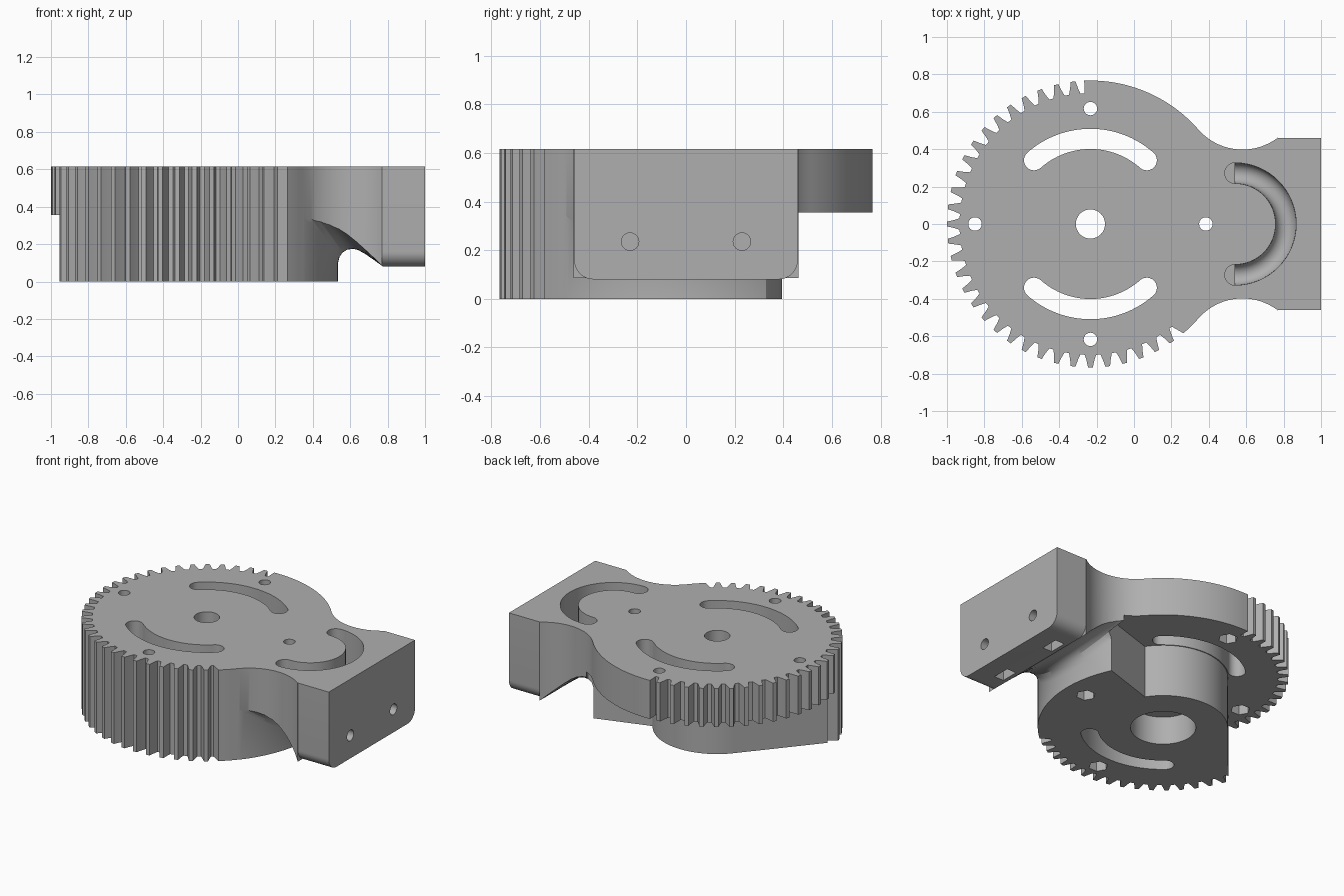
import bpy, bmesh, math
from math import sin, cos, radians, sqrt

if "Cube" in bpy.data.objects:
    bpy.data.objects.remove(bpy.data.objects["Cube"])

HX, R, ROOT, TOP = -0.233, 0.767, 0.70, 0.615   # gear centre x, tip radius, root radius, height

mat = bpy.data.materials.new("plain grey")
mat.diffuse_color = (0.43, 0.43, 0.43, 1)
mat.use_nodes = True
mat.node_tree.nodes["Principled BSDF"].inputs["Base Color"].default_value = mat.diffuse_color


def arc(cx, cy, r, a0, a1, n):
    return [(cx + r * cos(radians(a0 + (a1 - a0) * i / n)),
             cy + r * sin(radians(a0 + (a1 - a0) * i / n))) for i in range(n + 1)]


def finish(bm, name):
    bmesh.ops.recalc_face_normals(bm, faces=bm.faces)
    me = bpy.data.meshes.new(name)
    bm.to_mesh(me)
    bm.free()
    ob = bpy.data.objects.new(name, me)
    bpy.context.collection.objects.link(ob)
    return ob


def prism(name, pts, lo, hi, along_x=False):
    """Extrude a 2D outline along z, or along x (points are then y, z)."""
    bm = bmesh.new()
    place = (lambda p, h: (h, p[0], p[1])) if along_x else (lambda p, h: (p[0], p[1], h))
    a = [bm.verts.new(place(p, lo)) for p in pts]
    b = [bm.verts.new(place(p, hi)) for p in pts]
    bm.faces.new(a)
    bm.faces.new(b)
    for i in range(len(pts)):
        j = (i + 1) % len(pts)
        bm.faces.new((a[i], a[j], b[j], b[i]))
    return finish(bm, name)


def loft(name, rings):
    """Skin closed sections into a solid with capped ends."""
    bm = bmesh.new()
    vs = [[bm.verts.new(p) for p in ring] for ring in rings]
    n = len(vs[0])
    for a, b in zip(vs, vs[1:]):
        for i in range(n):
            bm.faces.new((a[i], a[(i + 1) % n], b[(i + 1) % n], b[i]))
    bm.faces.new(vs[0])
    bm.faces.new(vs[-1])
    bmesh.ops.triangulate(bm, faces=[f for f in bm.faces])
    return finish(bm, name)


def hole(name, x, y, r, lo, hi, n=32, along_x=False):
    return prism(name, arc(x, y, r, 0, 360 - 360 / n, n - 1), lo, hi, along_x)


def slot_outline(cx, cy, r, w, a0, a1):
    e1 = (cx + r * cos(radians(a1)), cy + r * sin(radians(a1)))
    e0 = (cx + r * cos(radians(a0)), cy + r * sin(radians(a0)))
    return (arc(cx, cy, r + w, a0, a1, 32) + arc(*e1, w, a1, a1 + 180, 12)[1:]
            + arc(cx, cy, r - w, a1, a0, 32)[1:] + arc(*e0, w, a0 + 180, a0 + 360, 12)[1:-1])


# Outline: toothed arc, waist, square arm, waist, plain arc
pitch = 360 / 52
outline = arc(HX, 0, ROOT, 92.5, 92.6, 1)
for k in range(-25, 6):
    mid = 270 + k * pitch
    for off, r in ((-2.5, ROOT), (-1.7, 0.728), (-0.95, R), (0.95, R), (1.7, 0.728), (2.5, ROOT)):
        outline += arc(HX, 0, r, mid + off, mid + off, 1)[:1]
outline += arc(HX, 0, ROOT, 308.4, 308.4, 1)[:1]
outline += arc(HX, 0, R, 310.4, 318.9, 4)
outline += arc(0.58, -0.71, 0.312, 138.9, 52.7, 24)[1:]
outline += [(0.77, -0.46), (1, -0.46), (1, 0.46), (0.77, 0.46)]
outline += arc(0.58, 0.71, 0.312, -52.7, -138.9, 24)[:-1]
outline += arc(HX, 0, R, 41.1, 92.5, 26)
body = prism("gear_arm_body", outline, 0, TOP)

cutters = []

# Step under the rear half, leaving the round hub
n_, d_ = (-0.76, 0.647), (-0.647, -0.76)
step = [(HX + 0.395 * n_[0] + d_[0], 0.395 * n_[1] + d_[1])]
step += arc(HX, 0, 0.395, 139.6, 33.5, 40)
step += arc(HX, 0, 0.80, 25.4, 60, 16)
step += [(0.3, 1.2), (-1.8, 1.2), (-1.8, step[0][1])]
cutters.append(prism("rear_step_cut", step, -0.1, 0.355))

# Arched clearance under the waist, rising towards both sides
arch = [(0, 0.10), (0.03, 0.13), (0.1, 0.155), (0.2, 0.17), (0.33, 0.175), (0.45, 0.168),
        (0.6, 0.148), (0.8, 0.115), (1, 0.08)]
rings = []
for i in range(41):
    y = -0.52 + 1.04 * i / 40
    x0 = HX + sqrt(0.768 ** 2 - y * y)
    ring = [(x0 + (0.775 - x0) * s, y, h + 0.2 * (y / 0.45) ** 2 * (1 - s)) for s, h in arch]
    rings.append(ring + [(0.775, y, -0.1), (x0, y, -0.1)])
cutters.append(loft("waist_cut", rings))

# Arm underside with rounded lower edges
under = [(-0.7, -0.1), (0.7, -0.1), (0.7, 0.16)]
under += arc(0.38, 0.16, 0.08, 0, -90, 10) + arc(-0.38, 0.16, 0.08, -90, -180, 10)
under += [(-0.7, 0.16)]
cutters.append(prism("arm_under_cut", under, 0.77, 1.2, True))

# Curved slots either side of the hub
for a in (90, 270):
    cutters.append(prism("slot_cut", slot_outline(HX, 0, 0.455, 0.054, a - 41.5, a + 41.5), -0.1, 0.8))

# Round-bottomed curved groove in the arm
w = 0.055
cutters.append(prism("groove_cut", slot_outline(0.54, 0, 0.272, w, -90, 90), 0.40, 0.8))
prof = arc(0.272, 0.40, w - 0.0005, -180, 0, 12) + [(0.272 + w - 0.0005, 0.45), (0.272 - w + 0.0005, 0.45)]
cutters.append(loft("groove_floor_cut", [
    [(0.54 + r * cos(radians(a)), r * sin(radians(a)), z) for r, z in prof]
    for a in [-90 + 180 * i / 32 for i in range(33)]]))

# Shaft hole with wide recess below
cutters.append(hole("shaft_cut", HX, 0, 0.078, -0.1, 0.8, 48))
cutters.append(hole("hub_recess_cut", HX, 0, 0.2, -0.1, 0.19, 64))

# Four bolt holes with hexagonal nut pockets
for dx, dy in ((0.617, 0), (-0.617, 0), (0, 0.617), (0, -0.617)):
    cutters.append(hole("bolt_cut", HX + dx, dy, 0.036, -0.1, 0.8, 24))
    cutters.append(hole("nut_cut", HX + dx, dy, 0.06, -0.1, 0.45, 6))

# Arm end holes and their nut slots
for y in (-0.23, 0.23):
    cutters.append(hole("end_hole_cut", y, 0.235, 0.036, 0.74, 1.2, 24, True))
    cutters.append(prism("nut_slot_cut", [(0.80, y - 0.06), (0.87, y - 0.06), (0.87, y + 0.06), (0.80, y + 0.06)],
                         -0.1, 0.29))

# Carve the body
bpy.context.view_layer.objects.active = body
body.select_set(True)
for c in cutters:
    c.hide_render = True
    m = body.modifiers.new("cut", 'BOOLEAN')
    m.operation, m.solver, m.object = 'DIFFERENCE', 'EXACT', c
    bpy.ops.object.modifier_apply(modifier=m.name)
    bpy.data.objects.remove(c, do_unlink=True)

body.data.materials.clear()
body.data.materials.append(mat)
for p in body.data.polygons:
    p.material_index = 0
bpy.ops.object.shade_smooth_by_angle(angle=radians(25))
